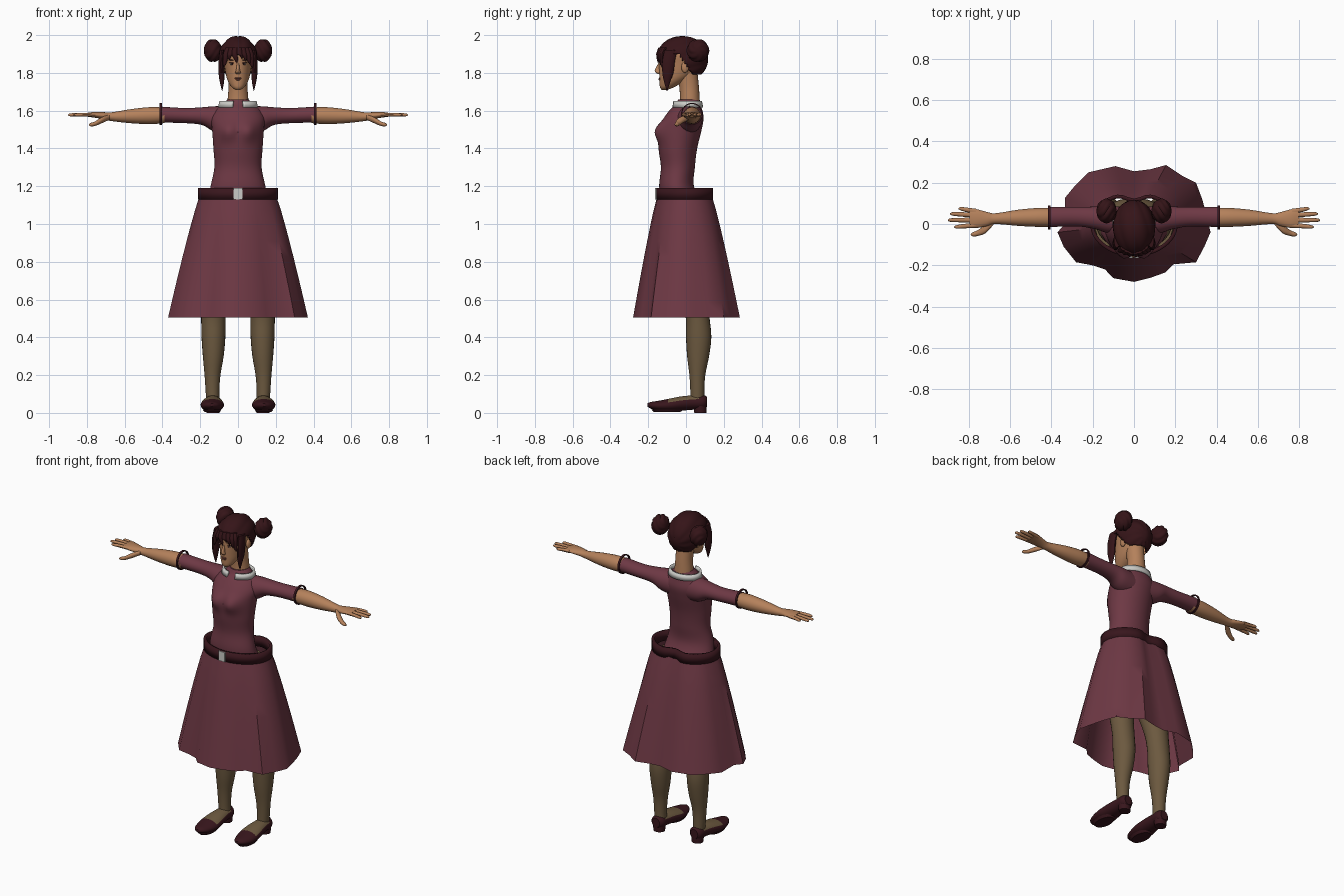
import bpy, bmesh
from math import sin, cos, pi, exp, atan2, radians
from mathutils import Matrix, Vector

cube = bpy.data.objects.get("Cube")
if cube:
    bpy.data.objects.remove(cube, do_unlink=True)


def material(name, r, g, b):
    m = bpy.data.materials.new(name)
    m.use_nodes = True
    m.diffuse_color = (r, g, b, 1)
    node = next(n for n in m.node_tree.nodes if n.type == 'BSDF_PRINCIPLED')
    node.inputs["Base Color"].default_value = (r, g, b, 1)
    node.inputs["Roughness"].default_value = 0.8
    return m


SKIN = material("skin", .46, .22, .105)
STOCKING = material("stocking", .15, .1, .05)
CLOTH = material("plum_cloth", .155, .04, .058)
HAIR = material("dark_hair", .035, .007, .009)
LEATHER = material("dark_leather", .04, .008, .012)
WHITE = material("collar_white", .6, .6, .57)
LIPS = material("lips", .25, .08, .055)
EYE = material("eye_white", .5, .45, .4)

parts = []


def finish(name, bm, *mats, mirror=False):
    bmesh.ops.recalc_face_normals(bm, faces=bm.faces)
    mesh = bpy.data.meshes.new(name)
    bm.to_mesh(mesh)
    bm.free()
    ob = bpy.data.objects.new(name, mesh)
    bpy.context.collection.objects.link(ob)
    for m in mats:
        mesh.materials.append(m)
    if mirror:
        ob.modifiers.new("Mirror", 'MIRROR')
    parts.append(ob)
    return ob


def bridge(bm, rings, caps=True, skip=None):
    """Skin a list of closed vertex rings."""
    n = len(rings[0])
    for lo, hi in zip(rings, rings[1:]):
        for i in range(n):
            j = (i + 1) % n
            if not (skip and skip((lo[i].co + lo[j].co) / 2)):
                bm.faces.new((lo[i], lo[j], hi[j], hi[i]))
    if caps:
        bm.faces.new(rings[0][::-1])
        bm.faces.new(rings[-1])


def smooth(stations, steps):
    """Spline through the cross-section stations."""
    s = [Vector(p) for p in stations]
    s = [s[0]] + s + [s[-1]]
    out = []
    for a, b, c, d in zip(s, s[1:], s[2:], s[3:]):
        for k in range(steps):
            t = k / steps
            out.append(b + (c - a) * t / 2 + (a * 2 - b * 5 + c * 4 - d) * t * t / 2
                       + (b * 3 - a - c * 3 + d) * t ** 3 / 2)
    return out + [s[-1]]


def loft(name, axis, stations, mats, n=24, steps=4, mirror=False, warp=None, rule=None):
    """Elliptical sections (position, centre a, centre b, radius a, radius b)."""
    bm = bmesh.new()
    rings = []
    for t, a, b, ra, rb in smooth(stations, steps):
        ring = []
        for i in range(n):
            u = a + max(ra, .001) * cos(2 * pi * i / n)
            v = b + max(rb, .001) * sin(2 * pi * i / n)
            p = {'x': (t, u, v), 'y': (u, t, v), 'z': (u, v, t)}[axis]
            ring.append(bm.verts.new(p))
        rings.append(ring)
    bridge(bm, rings)
    if warp:
        for v in bm.verts:
            warp(v.co)
    bmesh.ops.recalc_face_normals(bm, faces=bm.faces)
    if rule:
        for f in bm.faces:
            f.material_index = rule(f)
    return finish(name, bm, *mats, mirror=mirror)


def ball(name, centre, radii, mat, mirror=False, ripple=None, drop=None, tilt=0, n=24):
    bm = bmesh.new()
    bmesh.ops.create_uvsphere(bm, u_segments=n, v_segments=n * 2 // 3, radius=1)
    for v in bm.verts:
        if ripple:
            v.co *= ripple(v.co)
    bm.transform(Matrix.Translation(centre) @ Matrix.Rotation(tilt, 4, 'Y') @ Matrix.Diagonal((*radii, 1)))
    if drop:
        gone = [f for f in bm.faces if drop(f.calc_center_median())]
        bmesh.ops.delete(bm, geom=gone, context='FACES')
    return finish(name, bm, mat, mirror=mirror)


def band(name, outline, levels, thick, mat, n=48, skip=None):
    """Upright strip around an outline; levels are (height, scale)."""
    bm = bmesh.new()
    rings = [[bm.verts.new((*(Vector(outline(2 * pi * i / n)) * s), z)) for i in range(n)]
             for z, s in levels]
    bridge(bm, rings, caps=False, skip=skip)
    ob = finish(name, bm, mat)
    if thick:
        mod = ob.modifiers.new("Thickness", 'SOLIDIFY')
        mod.thickness, mod.offset = thick, -1
    return ob


# Bodice with soft bust shaping
def bust(co):
    if co.y < -.03:
        co.y -= .03 * exp(-((abs(co.x) - .055) / .045) ** 2 - ((co.z - 1.49) / .05) ** 2)


loft("bodice", 'z', [
    (1.1, 0, -.02, .165, .11), (1.2, 0, -.05, .145, .092), (1.3, 0, -.043, .125, .09),
    (1.4, 0, -.043, .13, .102), (1.5, 0, -.03, .137, .113), (1.56, 0, -.012, .142, .105),
    (1.605, 0, 0, .118, .085), (1.635, 0, .01, .08, .066), (1.66, 0, .015, .055, .056)],
    [CLOTH], n=48, steps=6, warp=bust)
loft("sleeve", 'x', [
    (.05, .012, 1.55, .07, .075), (.13, .022, 1.557, .066, .066), (.19, .03, 1.571, .054, .047),
    (.28, .036, 1.574, .047, .04), (.405, .034, 1.579, .049, .042)], [CLOTH], mirror=True)

# Arms, hands and fingers
loft("forearm_and_palm", 'x', [
    (.39, .032, 1.575, .046, .041), (.46, .032, 1.574, .046, .045), (.56, .03, 1.571, .039, .038),
    (.67, .026, 1.568, .026, .023), (.71, .024, 1.573, .034, .019), (.76, .026, 1.578, .045, .015),
    (.795, .03, 1.578, .043, .011)], [SKIN], mirror=True)
for finger, y, spread, tip in (("index", -.006, -.008, .87), ("middle", .019, 0, .9),
                               ("ring", .043, .006, .89), ("little", .062, .012, .85)):
    loft(finger + "_finger", 'x', [
        (.765, y, 1.578, .012, .01), ((.765 + tip) / 2, y + spread / 2, 1.579, .011, .0095),
        (tip - .012, y + spread, 1.578, .0085, .008), (tip, y + spread, 1.577, .002, .002)],
        [SKIN], n=10, steps=3, mirror=True)
loft("thumb", 'x', [
    (.68, .012, 1.566, .016, .014), (.72, -.025, 1.55, .02, .016), (.757, -.044, 1.531, .014, .012),
    (.78, -.05, 1.526, .01, .009), (.79, -.052, 1.524, .002, .002)], [SKIN], n=12, mirror=True)

# Loose bracelets at the sleeve ends
bm = bmesh.new()
hoop = [[bm.verts.new((x, .032 + r * cos(i * pi / 16), 1.583 + r * sin(i * pi / 16))) for i in range(32)]
        for x, r in ((.403, .052), (.403, .058), (.415, .058), (.415, .052), (.403, .052))]
bridge(bm, hoop, caps=False)
bmesh.ops.remove_doubles(bm, verts=bm.verts, dist=.0001)
finish("bracelet", bm, LEATHER, mirror=True)


# Belt, buckle and flared skirt
def waist(a):
    x, y = .212 * cos(a), .158 * sin(a)
    if y > 0:
        y -= .035 * exp(-(x / .055) ** 2)
    return x, y


band("belt", waist, [(1.13, 1), (1.19, 1)], .018, LEATHER)
bm = bmesh.new()
bmesh.ops.create_cube(bm, size=1, matrix=Matrix.Translation((0, -.159, 1.16)) @ Matrix.Diagonal((.045, .01, .06, 1)))
finish("buckle", bm, WHITE)

HEM = [(.37, -.04), (.355, .03), (.33, .12), (.3, .2), (.23, .235), (.155, .285), (.08, .265),
       (0, .255), (-.09, .28), (-.22, .25), (-.29, .18), (-.335, .125), (-.335, 0), (-.37, -.04),
       (-.34, -.11), (-.28, -.185), (-.2, -.2), (-.14, -.22), (-.1, -.262), (0, -.28), (.08, -.26),
       (.15, -.235), (.19, -.195), (.3, -.185), (.34, -.11)]
bm = bmesh.new()
rings = []
for k in range(9):
    t = k / 8
    ring = []
    for x, y in HEM:
        top = Vector(waist(atan2(y / .158, x / .212))) * .96
        ring.append(bm.verts.new((*top.lerp(Vector((x, y)), t ** .88), 1.15 - .645 * t)))
    rings.append(ring)
bridge(bm, rings, caps=False)
finish("skirt", bm, CLOTH)

# Hips and legs in stockings
loft("hips", 'z', [(.86, 0, 0, .15, .1), (.96, 0, 0, .18, .125), (1.06, 0, -.005, .18, .125),
                   (1.13, 0, -.015, .16, .11)], [STOCKING], n=32)
loft("leg", 'z', [
    (.05, .132, .06, .034, .037), (.11, .135, .06, .036, .037), (.2, .135, .06, .042, .042),
    (.3, .131, .064, .055, .058), (.4, .13, .067, .063, .067), (.5, .13, .062, .065, .063),
    (.62, .128, .045, .07, .068), (.82, .112, .01, .09, .095), (.98, .1, 0, .09, .11)],
    [STOCKING], mirror=True)


# Flat shoes with an open instep
def instep(face):
    c = face.calc_center_median()
    return int(face.normal.z > .55 and -.09 < c.y < .07)


loft("shoe", 'y', [
    (-.205, .138, .042, .008, .008), (-.185, .138, .04, .033, .018), (-.14, .138, .038, .053, .027),
    (-.08, .136, .042, .062, .035), (-.02, .135, .05, .055, .038), (.04, .134, .055, .046, .038),
    (.09, .133, .057, .042, .038), (.11, .133, .058, .026, .028)],
    [LEATHER, STOCKING], n=28, mirror=True, rule=instep)
loft("shoe_sole", 'z', [(.004, .137, -.1, .04, .07), (.018, .137, -.1, .05, .085)], [LEATHER], steps=1, mirror=True)
loft("shoe_heel", 'z', [(0, .133, .076, .034, .032), (.05, .133, .074, .039, .036)], [LEATHER], steps=1, mirror=True)

# Neck and split collar
loft("neck", 'z', [(1.62, 0, .02, .058, .055), (1.67, 0, .02, .054, .052), (1.73, 0, .016, .05, .052),
                   (1.81, 0, .005, .052, .055)], [SKIN])
band("collar", lambda a: (.106 * cos(a), .008 + .083 * sin(a)), [(1.617, 1), (1.652, .93)], .012, WHITE,
     skip=lambda c: abs(c.x) < .026 and c.y < 0)

# Head and face
loft("head", 'z', [
    (1.71, 0, -.113, .012, .015), (1.725, 0, -.1, .034, .038), (1.76, 0, -.07, .055, .07),
    (1.8, 0, -.045, .066, .097), (1.85, 0, -.03, .074, .113), (1.9, 0, -.025, .08, .115),
    (1.95, 0, -.02, .062, .09), (1.97, 0, -.02, .03, .04)], [SKIN], n=36)
loft("nose", 'z', [(1.793, 0, -.141, .008, .006), (1.803, 0, -.147, .015, .014), (1.815, 0, -.15, .01, .015),
                   (1.85, 0, -.139, .006, .008)], [SKIN], n=12)
ball("upper_lip", (0, -.138, 1.772), (.018, .007, .005), LIPS, n=12)
ball("lower_lip", (0, -.138, 1.765), (.015, .007, .005), LIPS, n=12)
ball("eye", (.031, -.131, 1.847), (.013, .006, .005), EYE, mirror=True, n=12)
ball("iris", (.031, -.135, 1.847), (.005, .004, .005), HAIR, mirror=True, n=12)
ball("eyelash", (.032, -.132, 1.853), (.016, .007, .0025), HAIR, mirror=True, tilt=radians(-5), n=12)
ball("eyebrow", (.033, -.132, 1.868), (.018, .007, .003), HAIR, mirror=True, tilt=radians(-10), n=12)
ball("ear", (.077, -.005, 1.83), (.012, .02, .03), SKIN, mirror=True, n=16)

# Hair cap with combed ridges, side buns, fringe and face locks
cap = ball("hair_cap", (0, -.02, 1.874), (.102, .133, .119), HAIR, n=64,
           ripple=lambda c: 1 + .035 * abs(sin(5 * atan2(c.x, c.z + .2) + 1.5 * c.y)),
           drop=lambda c: c.z < 1.79 + .11 * min(1, max(0, (.04 - c.y) / .08)))
mod = cap.modifiers.new("Thickness", 'SOLIDIFY')
mod.thickness, mod.offset = .014, -1
ball("hair_bun", (.133, .063, 1.918), (.045, .055, .056), HAIR, mirror=True, n=36,
     ripple=lambda c: 1 + .1 * abs(sin(3 * atan2(c.y, c.z) + 4 * c.x)))
for x, drift, low in ((-.062, -.012, 1.83), (-.04, -.008, 1.865), (-.018, .012, 1.85), (.008, .014, 1.872),
                      (.03, .012, 1.86), (.05, .012, 1.845), (.066, .01, 1.825)):
    y = -.148 + 5 * x * x
    loft("fringe_strand", 'z', [
        (1.935, x * .8, y + .015, .016, .014), (1.9, x, y, .016, .011),
        (low + .02, x + drift * .7, y - .001, .009, .007), (low, x + drift, y, .001, .001)], [HAIR], n=10)
loft("face_lock", 'z', [
    (1.92, .083, -.08, .014, .035), (1.86, .088, -.092, .015, .034), (1.8, .087, -.096, .016, .03),
    (1.75, .085, -.1, .011, .016), (1.705, .084, -.1, .001, .002)], [HAIR], n=14, mirror=True)

# Smooth shading with kept edges
bpy.ops.object.select_all(action='DESELECT')
for ob in parts:
    ob.select_set(True)
bpy.context.view_layer.objects.active = parts[0]
bpy.ops.object.shade_smooth_by_angle(angle=radians(40))
